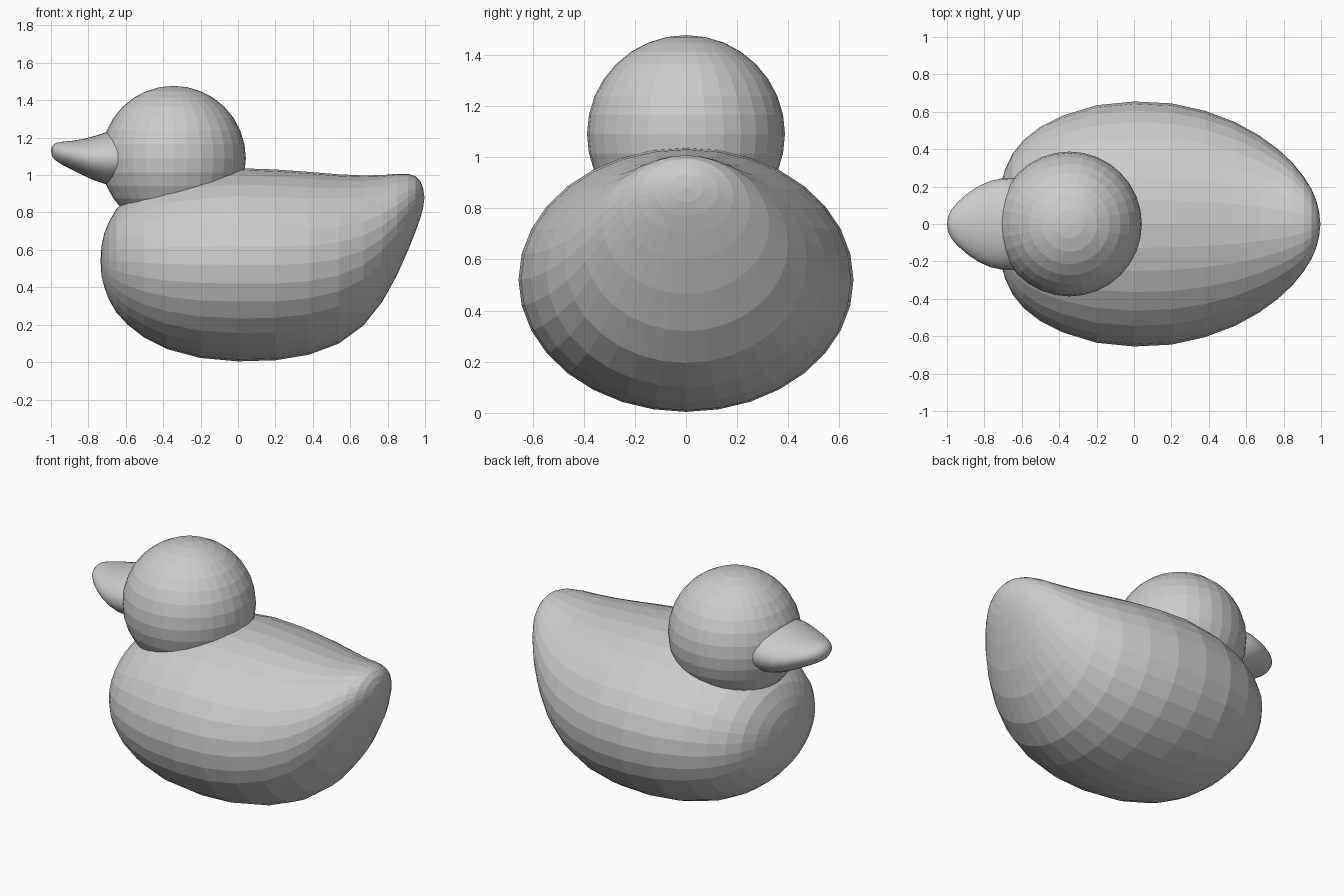
import bpy, bmesh
from math import sin, cos, pi

cube = bpy.data.objects.get("Cube")
if cube:
    bpy.data.objects.remove(cube)

grey = bpy.data.materials.new("plain grey")
grey.use_nodes = True
GREY = (0.6, 0.6, 0.6, 1)
grey.diffuse_color = GREY
grey.node_tree.nodes["Principled BSDF"].inputs["Base Color"].default_value = GREY


def finish(name, bm):
    bmesh.ops.recalc_face_normals(bm, faces=bm.faces)
    mesh = bpy.data.meshes.new(name)
    bm.to_mesh(mesh)
    bm.free()
    mesh.materials.append(grey)
    obj = bpy.data.objects.new(name, mesh)
    bpy.context.collection.objects.link(obj)
    return obj


def loft(name, stations, tips, sides=32):
    """Skin elliptical rings (x, bottom, top, half width) between two (x, z) tips."""
    bm = bmesh.new()
    rings = []
    for x, low, high, wide in stations:
        mid, tall = (low + high) / 2, (high - low) / 2
        angles = [2 * pi * i / sides for i in range(sides)]
        rings.append([bm.verts.new((x, wide * cos(a), mid + tall * sin(a))) for a in angles])
    for a, b in zip(rings, rings[1:]):
        for i in range(sides):
            j = (i + 1) % sides
            bm.faces.new((a[i], a[j], b[j], b[i]))
    for ring, (x, z) in zip((rings[0], rings[-1]), tips):
        tip = bm.verts.new((x, 0, z))
        for i in range(sides):
            bm.faces.new((ring[i], ring[(i + 1) % sides], tip))
    return finish(name, bm)


# Plump body rising to a blunt tail
loft("body", [
    (-.73, .46, .62, .10), (-.715, .40, .69, .20), (-.69, .335, .75, .29),
    (-.65, .265, .82, .375), (-.59, .20, .875, .45), (-.50, .13, .93, .52),
    (-.38, .07, .98, .58), (-.20, .022, 1.02, .635), (0, .004, 1.037, .655),
    (.20, .01, 1.03, .645), (.38, .04, 1.017, .605), (.54, .10, 1.004, .545),
    (.67, .195, .998, .473), (.77, .32, 1.0, .40), (.85, .465, 1.007, .325),
    (.91, .60, 1.007, .25), (.95, .70, .993, .185), (.975, .77, .967, .125),
    (.99, .825, .93, .065)], [(-.735, .54), (.997, .88)])

# Round head
bm = bmesh.new()
bmesh.ops.create_uvsphere(bm, u_segments=32, v_segments=16, radius=.387)
bmesh.ops.translate(bm, verts=bm.verts, vec=(-.345, 0, 1.09))
finish("head", bm)

# Tapered beak with its root buried in the head
beak = loft("beak", [
    (-.994, 1.10, 1.155, .04), (-.975, 1.078, 1.172, .08), (-.94, 1.055, 1.178, .12),
    (-.89, 1.03, 1.183, .163), (-.83, 1.0, 1.192, .203), (-.77, .972, 1.208, .23),
    (-.71, .952, 1.228, .244), (-.64, .945, 1.235, .245), (-.55, .96, 1.22, .22)],
    [(-1, 1.13), (-.48, 1.09)])
for face in beak.data.polygons:
    face.use_smooth = True
